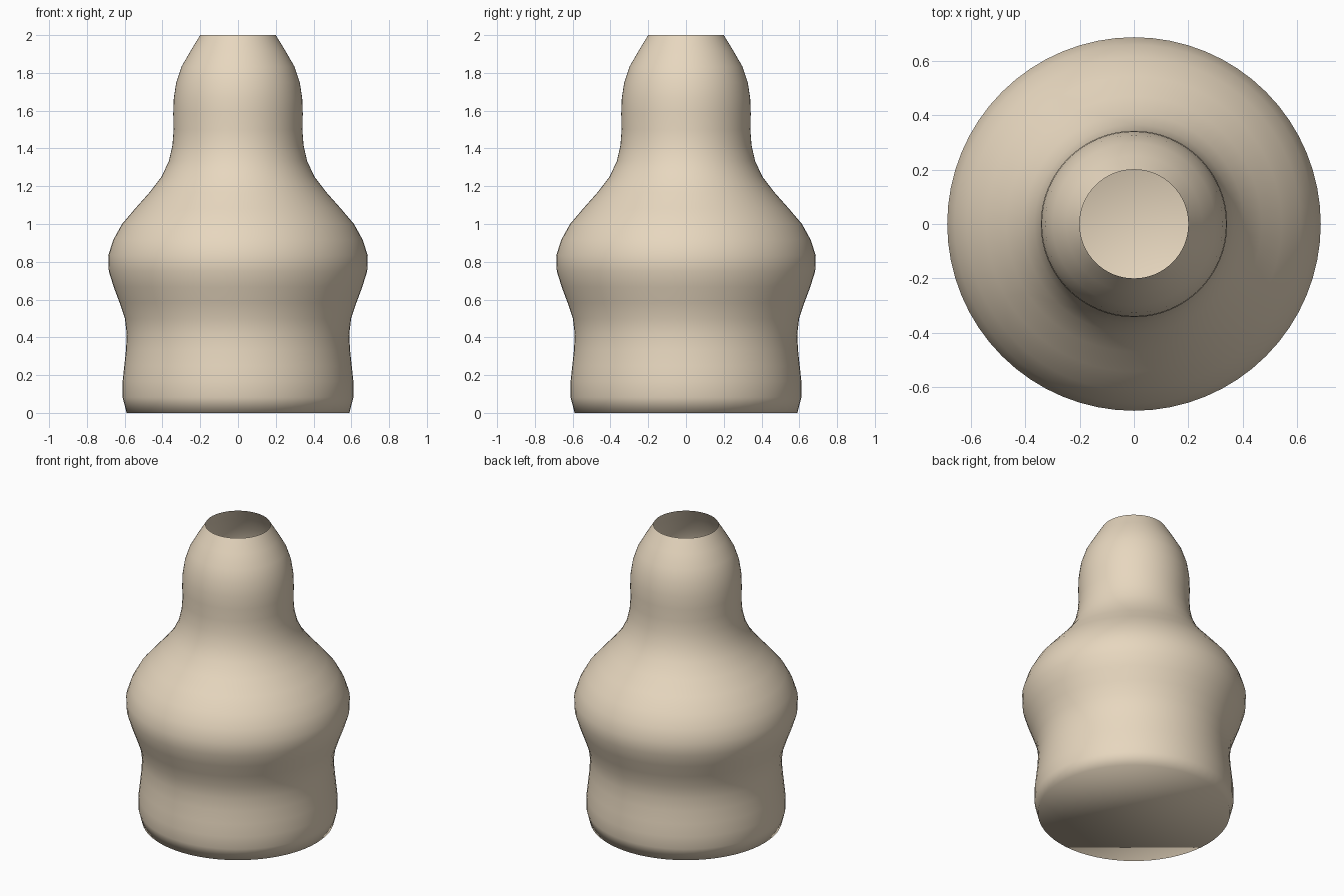
import bpy, bmesh
from math import cos, sin, tau

if "Cube" in bpy.data.objects:
    bpy.data.objects.remove(bpy.data.objects["Cube"])

SIDES = 64
STEP = 2.0 / 24
# Vase radii at evenly spaced heights, from the foot to the rim
RADII = [0.59, 0.611, 0.611, 0.602, 0.593, 0.589, 0.599, 0.627, 0.658,
         0.684, 0.687, 0.66, 0.614, 0.543, 0.469, 0.405, 0.366, 0.347,
         0.341, 0.343, 0.34, 0.327, 0.299, 0.251, 0.20]

bm = bmesh.new()

# Stacked rings around the vertical axis
rings = []
for i, r in enumerate(RADII):
    rings.append([bm.verts.new((r * cos(tau * k / SIDES), r * sin(tau * k / SIDES), i * STEP))
                  for k in range(SIDES)])

# Thin wall, open at the mouth
for low, high in zip(rings, rings[1:]):
    for k in range(SIDES):
        n = (k + 1) % SIDES
        bm.faces.new((low[k], low[n], high[n], high[k]))

# Closed floor
bm.faces.new(rings[0][::-1])

# Soft shading over the whole surface, floor edge included
for f in bm.faces:
    f.smooth = True

mesh = bpy.data.meshes.new("vase")
bm.to_mesh(mesh)
bm.free()
vase = bpy.data.objects.new("vase", mesh)
bpy.context.collection.objects.link(vase)

# Clay colour
clay = bpy.data.materials.new("clay")
clay.diffuse_color = (0.8, 0.68, 0.52, 1)
clay.use_nodes = True
clay.node_tree.nodes["Principled BSDF"].inputs["Base Color"].default_value = clay.diffuse_color
mesh.materials.append(clay)
